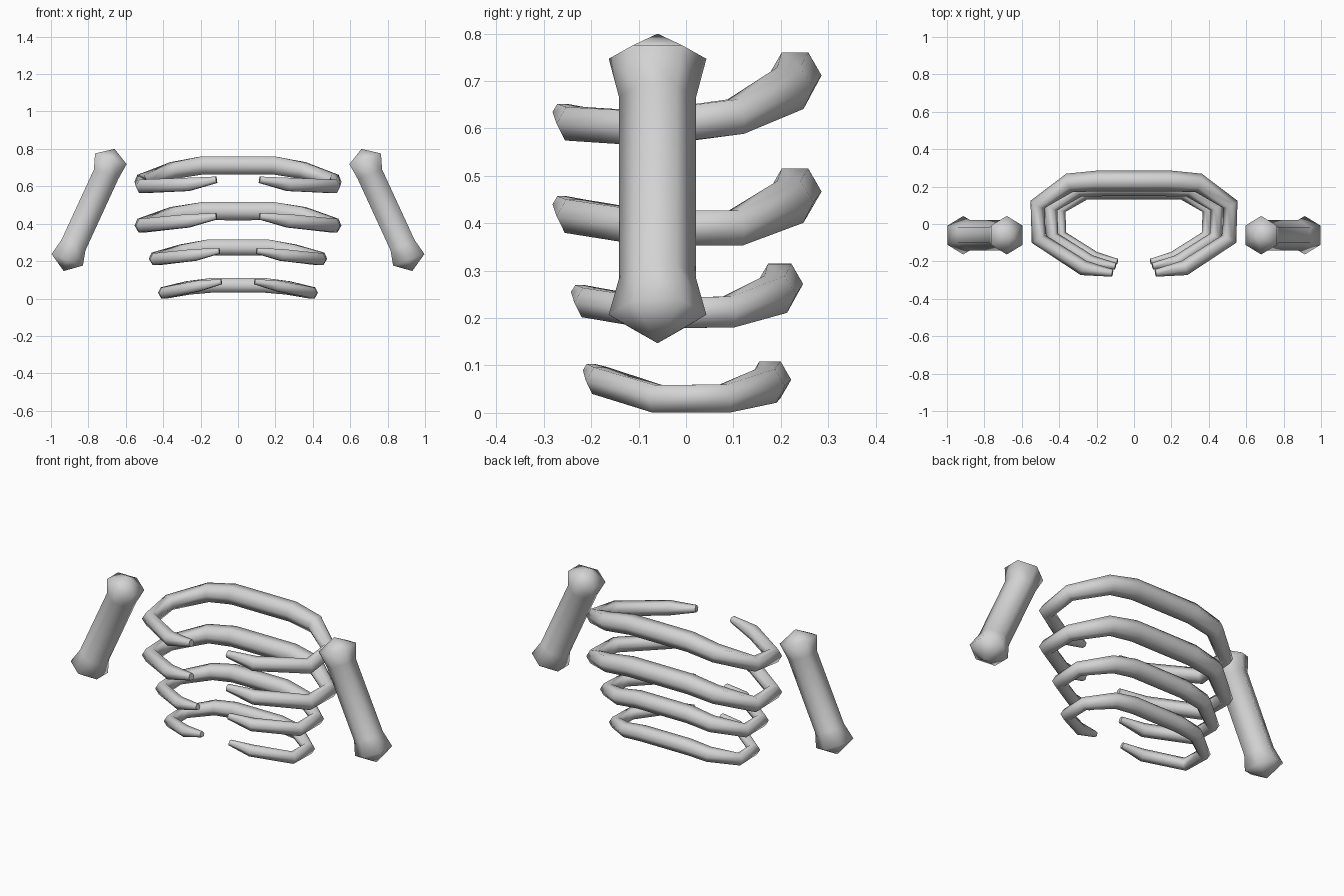
import bpy, bmesh, math
from mathutils import Vector

if "Cube" in bpy.data.objects:
    bpy.data.objects.remove(bpy.data.objects["Cube"])

bone = bpy.data.materials.new("bone grey")
bone.diffuse_color = (0.65, 0.65, 0.65, 1)
bone.use_nodes = True
bone.node_tree.nodes["Principled BSDF"].inputs["Base Color"].default_value = bone.diffuse_color
UP, SIDE = Vector((0, 0, 1)), Vector((0, 1, 0))


def tube(name, points, radii, ref, phase=0.0, sides=6):
    """Six-sided tube along points; radius 0 at an end makes a pointed end."""
    pts = [Vector(p) for p in points]
    bm = bmesh.new()
    rings = []
    for i, (p, r) in enumerate(zip(pts, radii)):
        t = Vector()
        if i > 0:
            t += (p - pts[i - 1]).normalized()
        if i < len(pts) - 1:
            t += (pts[i + 1] - p).normalized()
        t.normalize()
        u = t.cross(ref).normalized()
        v = u.cross(t)
        if r == 0:
            rings.append([bm.verts.new(p)] * sides)
            continue
        ang = [phase + math.tau * k / sides for k in range(sides)]
        rings.append([bm.verts.new(p + r * (u * math.cos(a) + v * math.sin(a))) for a in ang])
    for a, b in zip(rings, rings[1:]):
        for k in range(sides):
            j = (k + 1) % sides
            quad = list(dict.fromkeys((a[k], a[j], b[j], b[k])))
            bm.faces.new(quad)
    for ring in (rings[0], rings[-1]):
        if len(set(ring)) > 1:
            bm.faces.new(ring)
    bmesh.ops.recalc_face_normals(bm, faces=bm.faces)
    mesh = bpy.data.meshes.new(name)
    bm.to_mesh(mesh)
    bm.free()
    mesh.materials.append(bone)
    ob = bpy.data.objects.new(name, mesh)
    bpy.context.collection.objects.link(ob)
    bpy.ops.object.select_all(action='DESELECT')
    ob.select_set(True)
    bpy.context.view_layer.objects.active = ob
    bpy.ops.object.shade_smooth_by_angle(angle=math.radians(75))
    return ob


# Ribs: half outline from the spine round to the front tip, mirrored in x
outline = [(0, 0.23), (0.19, 0.23), (0.345, 0.22), (0.515, 0.105),
           (0.51, -0.08), (0.27, -0.235), (0.115, -0.262)]
thick = [0.056, 0.056, 0.052, 0.043, 0.042, 0.041, 0.02]
ribs = [  # size in plan, thickness, heights along the half outline
    (1.0, 1.0, (0.712, 0.712, 0.685, 0.625, 0.60, 0.61, 0.635)),
    (1.0, 1.0, (0.467, 0.467, 0.445, 0.39, 0.39, 0.415, 0.44)),
    (0.86, 0.88, (0.272, 0.272, 0.25, 0.213, 0.21, 0.233, 0.255)),
    (0.77, 0.80, (0.07, 0.07, 0.057, 0.03, 0.03, 0.068, 0.09)),
]
for n, (s, w, zs) in enumerate(ribs):
    half = [(x * s, y * s, z) for (x, y), z in zip(outline, zs)]
    path = [(-x, y, z) for x, y, z in half[:0:-1]] + half
    rad = [r * w for r in thick]
    tube(f"rib_{n + 1}", path, rad[:0:-1] + rad, UP)

# Arm bones: pointed, flared ends on a slimmer shaft
arm = [(0.66, 0.80), (0.68, 0.747), (0.705, 0.665), (0.88, 0.285), (0.913, 0.207), (0.932, 0.147)]
arm_r = [0, 0.103, 0.081, 0.081, 0.103, 0]
for name, sx in (("left_arm_bone", 1), ("right_arm_bone", -1)):
    tube(name, [(sx * x, -0.06, z) for x, z in arm], arm_r, SIDE, math.pi / 6)
